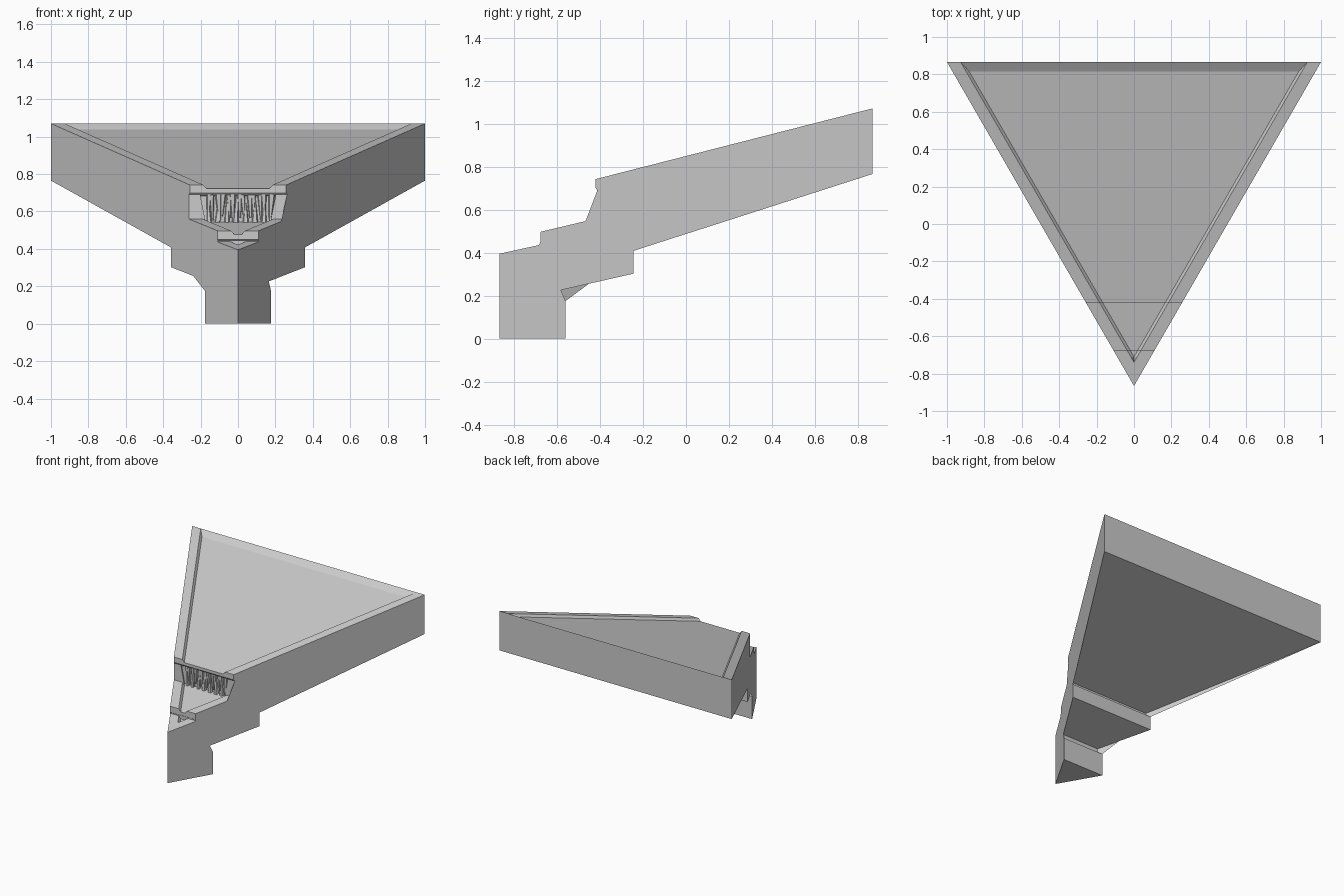
import bpy, bmesh, random
from math import sqrt
from mathutils import Matrix

if "Cube" in bpy.data.objects:
    bpy.data.objects.remove(bpy.data.objects["Cube"])

random.seed(4)
TIP = -0.866
DEPTH = 0.02


def half_width(y):
    return max(0.0, (y - TIP) / sqrt(3))


def make_object(name, bm):
    bmesh.ops.remove_doubles(bm, verts=bm.verts, dist=1e-4)
    bmesh.ops.recalc_face_normals(bm, faces=bm.faces)
    mesh = bpy.data.meshes.new(name)
    bm.to_mesh(mesh)
    bm.free()
    ob = bpy.data.objects.new(name, mesh)
    bpy.context.collection.objects.link(ob)
    return ob


def line(y0, z0, y1, z1):
    return lambda y: z0 + (y - y0) * (z1 - z0) / (y1 - y0)


# top surface lines of the three tiers
low = line(TIP, 0.395, -0.675, 0.437)
mid = line(-0.675, 0.497, -0.41, 0.56)
high = line(-0.415, 0.743, 0.866, 1.07)

# stepped body: side profile whose width follows the triangular plan
profile = [
    (TIP, 0), (TIP, low(TIP) - DEPTH), (-0.67, low(-0.67) - DEPTH),
    (-0.67, 0.445), (-0.677, 0.45), (-0.677, mid(-0.677) - DEPTH),
    (-0.39, mid(-0.39) - DEPTH), (-0.39, 0.683), (-0.412, 0.69),
    (-0.42, 0.70), (-0.42, high(-0.42) - DEPTH),
    (0.815, high(0.815) - DEPTH), (0.866, 1.07), (0.866, 0.765),
    (-0.275, 0.442), (-0.275, 0.418), (-0.245, 0.408), (-0.245, 0.302),
    (-0.59, 0.224), (-0.59, 0.182), (-0.56, 0.175), (-0.56, 0.0),
]
bm = bmesh.new()
left = [bm.verts.new((-half_width(y), y, z)) for y, z in profile]
right = [bm.verts.new((half_width(y), y, z)) for y, z in profile]
bm.faces.new(left)
bm.faces.new(right[::-1])
for i in range(len(profile)):
    j = (i + 1) % len(profile)
    bm.faces.new((left[i], right[i], right[j], left[j]))
bmesh.ops.triangulate(bm, faces=[f for f in bm.faces if len(f.verts) > 4])
make_object("stepped_body", bm)


def side_strips(name, stations, top, bottom, in_top, in_bottom):
    """Mirrored strips along both slanted sides of the plan."""
    bm = bmesh.new()
    for s in (-1, 1):
        rings = []
        for y in stations:
            w = half_width(y)
            a, b = max(0, w - in_top), max(0, w - in_bottom)
            pts = ((w, top(y)), (a, top(y)), (b, bottom(y)), (w, bottom(y)))
            rings.append([bm.verts.new((s * x, y, z)) for x, z in pts])
        bm.faces.new(rings[0])
        bm.faces.new(rings[-1][::-1])
        for r, q in zip(rings, rings[1:]):
            for i in range(4):
                k = (i + 1) % 4
                bm.faces.new((r[i], q[i], q[k], r[k]))
    return make_object(name, bm)


# raised rims of the water channel
for name, stations, top in (
        ("lower_rim", (TIP, -0.74, -0.71, -0.67), low),
        ("middle_rim", (-0.677, -0.39), mid),
        ("upper_rim", (-0.42, 0.866), high)):
    side_strips(name, stations, top, lambda y, t=top: t(y) - DEPTH, 0.073, 0.09)

# posts beside the waterfall opening
side_strips("waterfall_posts", (-0.412, -0.385), lambda y: 0.69,
            lambda y: mid(y) - DEPTH, 0.06, 0.09)

# falling water: ragged tapered strands hanging and splashing up
bm = bmesh.new()
count = 20
for i in range(count):
    t = (i + 0.5) / count * 2 - 1
    h = random.uniform(0.10, 0.15)
    down = i % 3 != 0
    zc = 0.69 - h / 2 if down else 0.54 + h / 2
    wide, thin = random.uniform(0.014, 0.02), random.uniform(0.003, 0.007)
    m = (Matrix.Translation((t * (0.185 if down else 0.165), -0.397, zc))
         @ Matrix.Rotation(random.uniform(-0.08, 0.08), 4, 'Y'))
    bmesh.ops.create_cone(bm, cap_ends=True, segments=5, depth=h,
                          radius1=thin if down else wide,
                          radius2=wide if down else thin, matrix=m)
make_object("waterfall_strands", bm)
